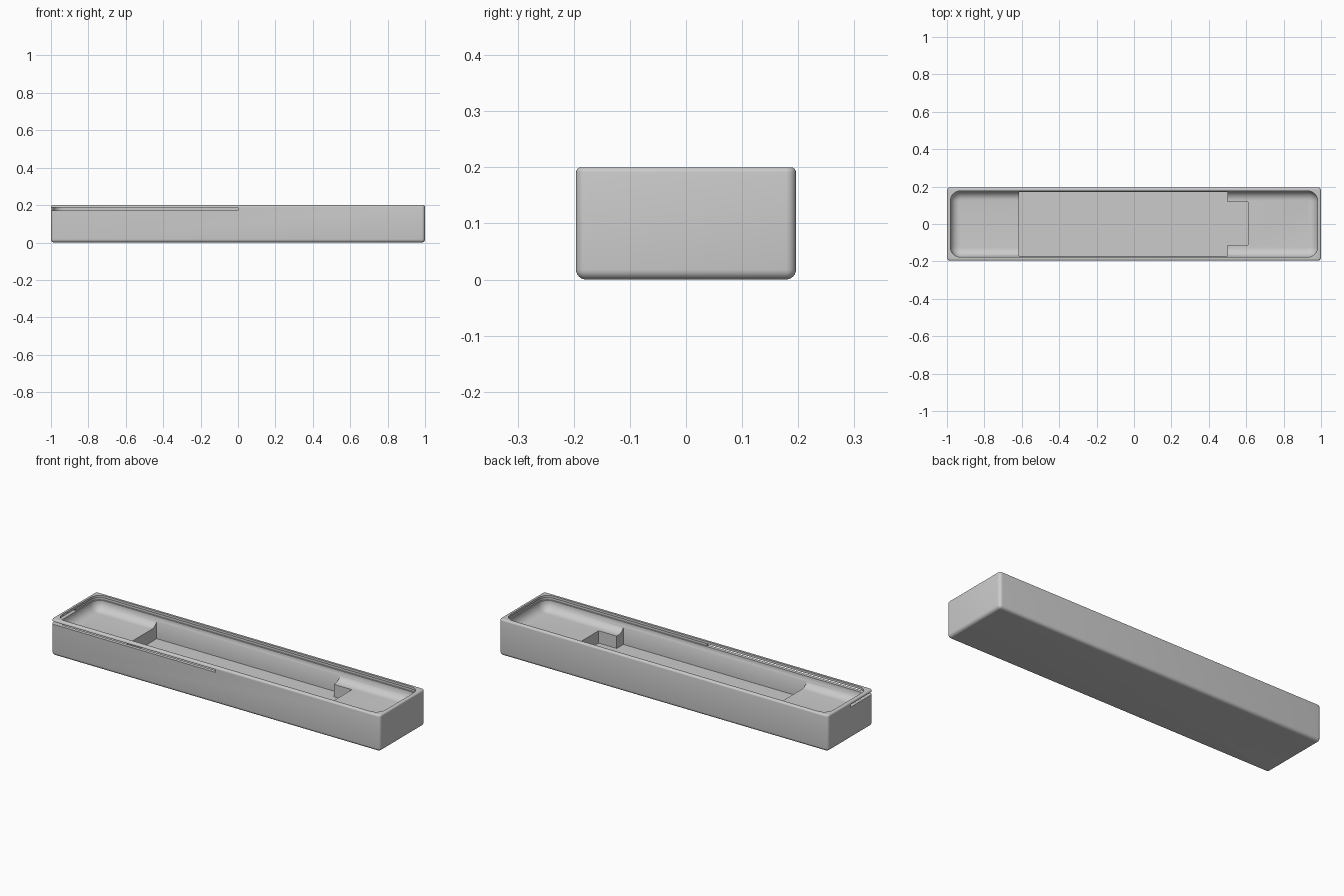
import bpy, bmesh, math

if "Cube" in bpy.data.objects:
    bpy.data.objects.remove(bpy.data.objects["Cube"])

grey = bpy.data.materials.new("plain_grey")
grey.use_nodes = True
COLOUR = (0.6, 0.6, 0.6, 1)
grey.diffuse_color = COLOUR
grey.node_tree.nodes["Principled BSDF"].inputs["Base Color"].default_value = COLOUR


def prism(name, outline, z0, z1):
    """Extrude a flat outline from z0 up to z1."""
    bm = bmesh.new()
    face = bm.faces.new([bm.verts.new((x, y, z0)) for x, y in outline])
    top = bmesh.ops.extrude_face_region(bm, geom=[face])["geom"]
    verts = [v for v in top if isinstance(v, bmesh.types.BMVert)]
    bmesh.ops.translate(bm, verts=verts, vec=(0, 0, z1 - z0))
    bmesh.ops.recalc_face_normals(bm, faces=bm.faces)
    mesh = bpy.data.meshes.new(name)
    bm.to_mesh(mesh)
    bm.free()
    ob = bpy.data.objects.new(name, mesh)
    bpy.context.collection.objects.link(ob)
    mesh.materials.append(grey)
    return ob


def box(name, x0, x1, y0, y1, z0, z1):
    return prism(name, [(x0, y0), (x1, y0), (x1, y1), (x0, y1)], z0, z1)


def round_edges(ob, radius, segments, rule):
    """Bevel the edges whose two ends satisfy the rule."""
    bm = bmesh.new()
    bm.from_mesh(ob.data)
    edges = [e for e in bm.edges if rule(*(v.co for v in e.verts))]
    bmesh.ops.bevel(bm, geom=edges, offset=radius, segments=segments,
                    profile=0.5, affect='EDGES', clamp_overlap=True)
    bm.to_mesh(ob.data)
    bm.free()


def upright(a, b):
    return abs(a.z - b.z) > 0.01


def at_height(z):
    return lambda a, b: abs(a.z - z) < 1e-4 and abs(b.z - z) < 1e-4


def carve(target, cutter):
    mod = target.modifiers.new("carve", 'BOOLEAN')
    mod.operation, mod.solver, mod.object = 'DIFFERENCE', 'EXACT', cutter
    bpy.context.view_layer.objects.active = target
    bpy.ops.object.modifier_apply(modifier=mod.name)
    bpy.data.objects.remove(cutter)


# Outer case with softened corners
W, D, H = 1.0, 0.196, 0.2
case = box("case_body", -W, W, -D, D, 0, H)
round_edges(case, 0.018, 6, upright)
round_edges(case, 0.02, 6, at_height(0))
round_edges(case, 0.009, 4, at_height(H))

# Shallow tray with a scooped floor
tray = box("tray_cutter", -0.982, 0.982, -0.177, 0.177, 0.12, 0.3)
round_edges(tray, 0.055, 8, upright)
round_edges(tray, 0.05, 8, at_height(0.12))
carve(case, tray)

# Deep pocket with a finger notch at one end
pocket = prism("pocket_cutter", [
    (-0.615, -0.17), (0.5, -0.17), (0.5, -0.112), (0.61, -0.112),
    (0.61, 0.118), (0.5, 0.118), (0.5, 0.172), (-0.615, 0.172)], 0.052, 0.25)
carve(case, pocket)

# Lid groove around the inside of the rim
SLOT_LOW, SLOT_HIGH = 0.172, 0.187
groove = box("groove_cutter", -0.988, 0.988, -0.184, 0.184, SLOT_LOW, SLOT_HIGH)
round_edges(groove, 0.055, 8, upright)
carve(case, groove)

# Open slot through the front and end walls at one corner
carve(case, box("slot_cutter", -1.1, 0, -0.3, 0, SLOT_LOW, SLOT_HIGH))

bpy.ops.object.select_all(action='DESELECT')
case.select_set(True)
bpy.context.view_layer.objects.active = case
bpy.ops.object.shade_smooth_by_angle(angle=math.radians(30))
